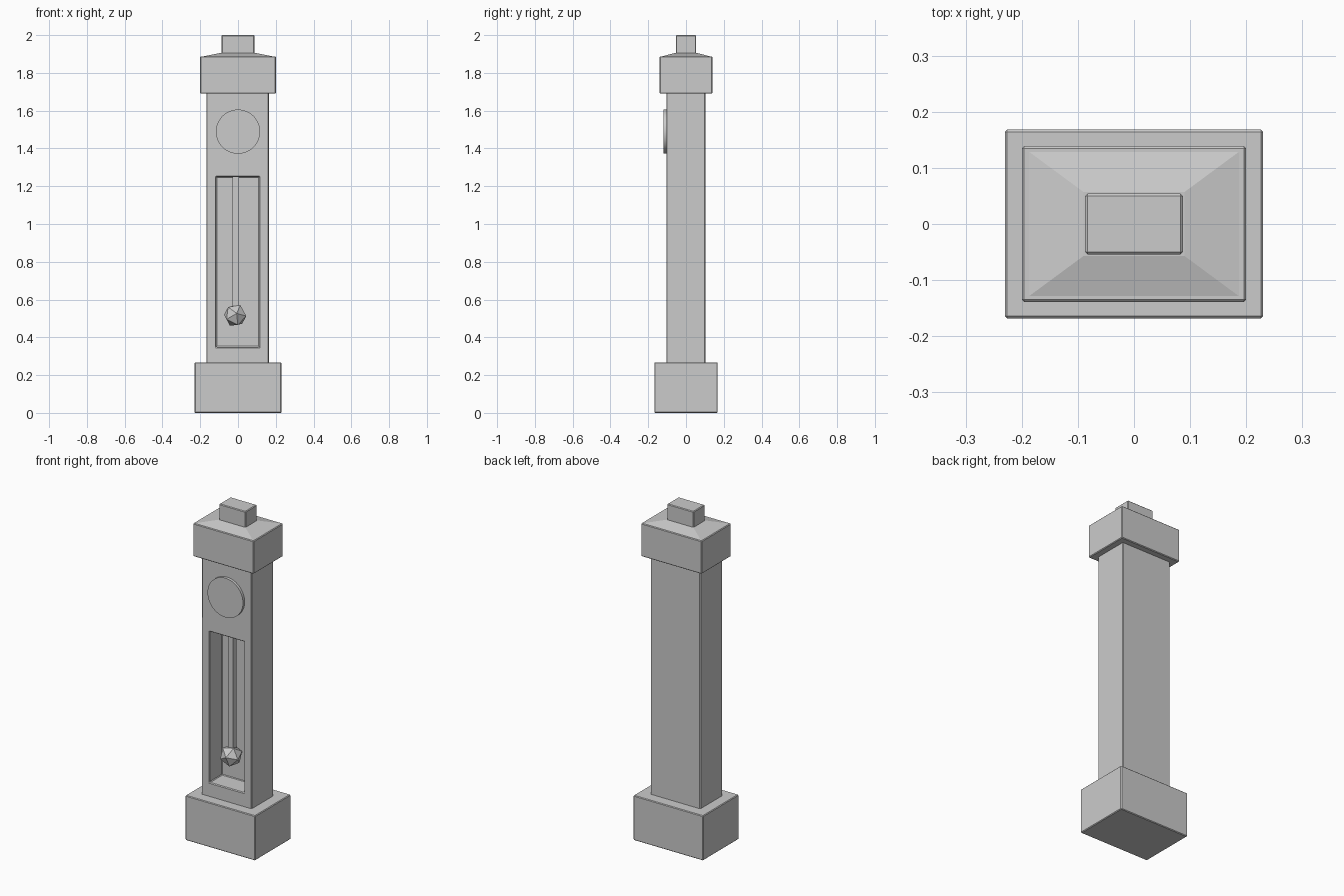
import bpy, math

if "Cube" in bpy.data.objects:
    bpy.data.objects.remove(bpy.data.objects["Cube"])


def bevel(ob, width=0.004):
    m = ob.modifiers.new("edge_bevel", 'BEVEL')
    m.width = width
    m.segments = 1
    m.limit_method = 'ANGLE'
    m.angle_limit = math.radians(30)


def box(name, x, y, z, edge=0.004):
    """Box from (min, max) ranges on each axis."""
    r = (x, y, z)
    bpy.ops.mesh.primitive_cube_add(size=1, location=[(a + b) / 2 for a, b in r])
    ob = bpy.context.object
    ob.name = name
    ob.scale = [b - a for a, b in r]
    bpy.ops.object.transform_apply(location=False, rotation=False, scale=True)
    if edge:
        bevel(ob, edge)
    return ob


# plinth
box("plinth", (-0.23, 0.23), (-0.168, 0.168), (0, 0.267))

# trunk with a recessed window in the front
trunk = box("trunk", (-0.166, 0.163), (-0.104, 0.102), (0.26, 1.695), 0)
cutter = box("window_cutter", (-0.116, 0.113), (-0.2, 0.016), (0.35, 1.25), 0)
cutter.hide_render = True
cutter.hide_viewport = True
cut = trunk.modifiers.new("window", 'BOOLEAN')
cut.operation = 'DIFFERENCE'
cut.solver = 'EXACT'
cut.object = cutter
bevel(trunk)

# hood block
box("hood", (-0.2, 0.2), (-0.139, 0.139), (1.69, 1.887))

# shallow sloped roof on the hood
roof = box("hood_roof", (-0.197, 0.197), (-0.136, 0.136), (1.885, 1.906), 0)
for v in roof.data.vertices:
    if v.co.z > 0:
        v.co.x *= 0.09 / 0.197
        v.co.y *= 0.057 / 0.136

# top block
box("finial_block", (-0.087, 0.087), (-0.054, 0.054), (1.89, 2.0))

# dial
bpy.ops.mesh.primitive_cylinder_add(vertices=48, radius=0.117, depth=0.026,
                                    location=(0, -0.107, 1.489),
                                    rotation=(math.pi / 2, 0, 0))
dial = bpy.context.object
dial.name = "dial"
bpy.ops.object.shade_smooth_by_angle()

# pendulum rod and faceted bob
box("pendulum_rod", (-0.029, 0.004), (-0.055, -0.022), (0.53, 1.26), 0)
bpy.ops.mesh.primitive_ico_sphere_add(subdivisions=1, radius=0.063,
                                      location=(-0.015, -0.043, 0.516),
                                      rotation=(math.radians(80), 0.15, 0.1))
bpy.context.object.name = "pendulum_bob"
